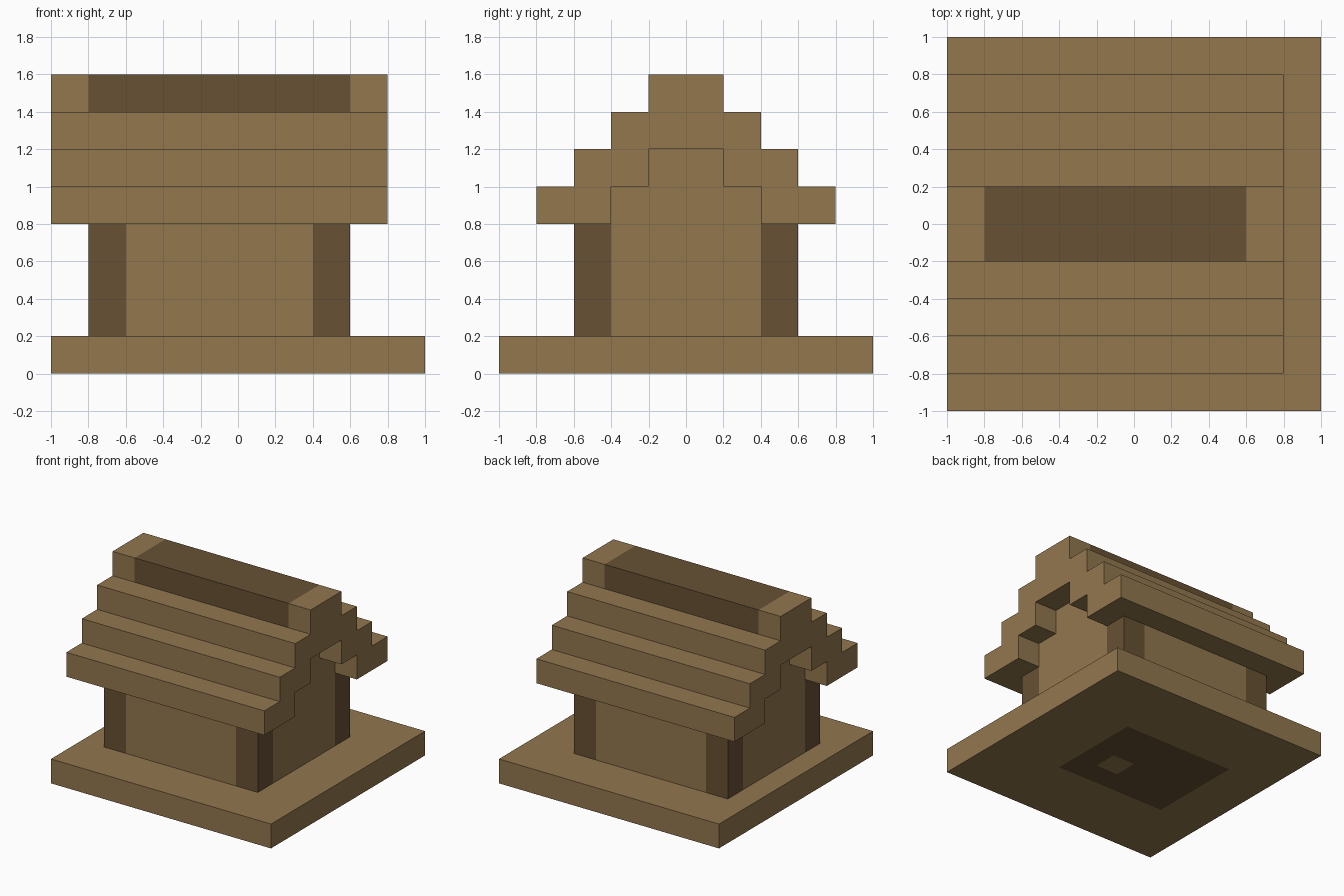
import bpy
import bmesh

cube = bpy.data.objects.get("Cube")
if cube:
    bpy.data.objects.remove(cube, do_unlink=True)


def material(name, rgb):
    m = bpy.data.materials.new(name)
    m.use_nodes = True
    m.diffuse_color = (*rgb, 1)
    m.node_tree.nodes["Principled BSDF"].inputs["Base Color"].default_value = (*rgb, 1)
    return m


oak = material("oak_wood", (0.287, 0.184, 0.076))
dark = material("dark_wood", (0.136, 0.082, 0.034))


def prism(name, profile, x0, x1, mats=(oak,), x_cuts=(), y_cuts=(), rule=None):
    """Extrude a (y, z) profile along x, cut it, and colour its faces by a rule."""
    bm = bmesh.new()
    cap = bm.faces.new([bm.verts.new((x0, y, z)) for y, z in profile])
    new = bmesh.ops.extrude_face_region(bm, geom=[cap])["geom"]
    verts = [v for v in new if isinstance(v, bmesh.types.BMVert)]
    bmesh.ops.translate(bm, verts=verts, vec=(x1 - x0, 0, 0))
    for axis, cuts in enumerate((x_cuts, y_cuts)):
        for c in cuts:
            point, normal = [0, 0, 0], [0, 0, 0]
            point[axis], normal[axis] = c, 1
            geom = bm.verts[:] + bm.edges[:] + bm.faces[:]
            bmesh.ops.bisect_plane(bm, geom=geom, plane_co=point, plane_no=normal)
    bmesh.ops.recalc_face_normals(bm, faces=bm.faces[:])
    if rule:
        for f in bm.faces:
            f.material_index = int(rule(f.calc_center_median()))
    mesh = bpy.data.meshes.new(name)
    bm.to_mesh(mesh)
    bm.free()
    for m in mats:
        mesh.materials.append(m)
    obj = bpy.data.objects.new(name, mesh)
    bpy.context.collection.objects.link(obj)
    return obj


def rect(y0, y1, z0, z1):
    return [(y0, z0), (y1, z0), (y1, z1), (y0, z1)]


def mirrored(half):
    """Complete a profile from its +y half."""
    return half + [(-y, z) for y, z in reversed(half)]


# Base slab, with the dark floor and one plain tile showing underneath
def floor_rule(c):
    in_floor = -0.6 < c.x < 0.4 and abs(c.y) < 0.4
    in_tile = 0 < c.x < 0.2 and -0.2 < c.y < 0
    return c.z < 0.01 and in_floor and not in_tile


prism("base_slab", rect(-1, 1, 0, 0.2), -1, 1, (oak, dark),
      (-0.6, 0, 0.2, 0.4), (-0.4, -0.2, 0, 0.4), floor_rule)

# Stepped gable core, reaching up under the roof
prism("gable_core", mirrored([(0.4, 0.2), (0.4, 1), (0.2, 1), (0.2, 1.2)]), -0.8, 0.6)

# Long walls and dark corner posts
for side, y0 in (("front", -0.6), ("back", 0.4)):
    strip = rect(y0, y0 + 0.2, 0.2, 0.8)
    prism(side + "_wall", strip, -0.6, 0.4)
    for end, x0 in (("right", -0.8), ("left", 0.4)):
        prism(f"{side}_{end}_post", strip, x0, x0 + 0.2, (dark,))

# Stepped roof with open gable ends and a dark ridge beam
outer = [(0.8, 0.8), (0.8, 1)]
for i in range(3):
    y, z = 0.6 - 0.2 * i, 1 + 0.2 * i
    outer += [(y, z), (y, z + 0.2)]
inner = [(0.2, 1.2), (0.2, 1), (0.4, 1), (0.4, 0.8)]
prism("stepped_roof", mirrored(inner + outer), -1, 0.8, (oak, dark), (-0.8, 0.6),
      rule=lambda c: c.z > 1.41 and -0.8 < c.x < 0.6)
